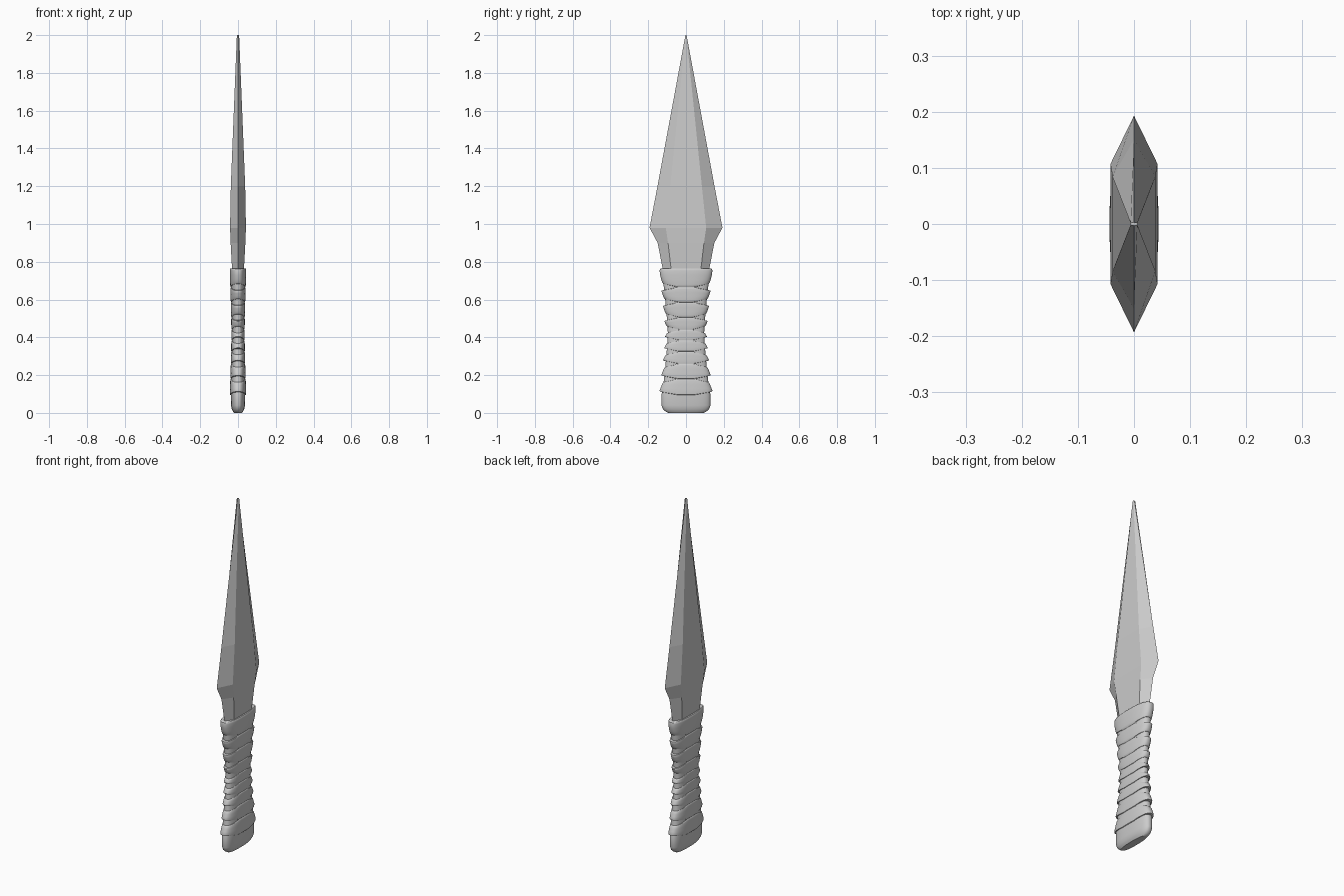
import bpy, bmesh, math

old = bpy.data.objects.get("Cube")
if old:
    bpy.data.objects.remove(old, do_unlink=True)

steel = bpy.data.materials.new("plain_grey")
steel.use_nodes = True
colour = (0.6, 0.6, 0.6, 1)
steel.diffuse_color = colour
steel.node_tree.nodes["Principled BSDF"].inputs["Base Color"].default_value = colour


def loft(name, rings, smooth=True):
    """Skin a stack of closed rings and cap both ends."""
    bm = bmesh.new()
    loops = [[bm.verts.new(p) for p in ring] for ring in rings]
    n = len(loops[0])
    for low, high in zip(loops, loops[1:]):
        for i in range(n):
            j = (i + 1) % n
            bm.faces.new((low[i], low[j], high[j], high[i]))
    bm.faces.new(loops[0][::-1])
    bm.faces.new(loops[-1])
    bmesh.ops.recalc_face_normals(bm, faces=bm.faces[:])
    mesh = bpy.data.meshes.new(name)
    bm.to_mesh(mesh)
    bm.free()
    mesh.materials.append(steel)
    obj = bpy.data.objects.new(name, mesh)
    bpy.context.collection.objects.link(obj)
    if smooth:
        bpy.ops.object.select_all(action="DESELECT")
        obj.select_set(True)
        bpy.context.view_layer.objects.active = obj
        bpy.ops.object.shade_smooth_by_angle(angle=math.radians(40))
    return obj


def oval(rx, ry, z, lift=0.0, n=48):
    """Superellipse ring; lift moves its two narrow ends up or down."""
    ring = []
    for i in range(n):
        a = 2 * math.pi * i / n
        c, s = math.cos(a), math.sin(a)
        x = math.copysign(abs(c) ** 0.8, c)
        y = math.copysign(abs(s) ** 0.8, s)
        ring.append((rx * x, ry * y, z + lift * max(0, abs(y) - 0.35) / 0.65))
    return ring


# Blade: six-sided section (z, edge y, ridge y, ridge x)
blade = [(0.70, 0.115, 0.075, 0.028), (0.77, 0.125, 0.08, 0.032),
         (0.90, 0.15, 0.095, 0.039), (0.98, 0.193, 0.107, 0.042),
         (1.20, 0.151, 0.084, 0.038), (2.0, 0.003, 0.002, 0.006)]
loft("blade", [[(0, -e, z), (x, -r, z), (x, r, z), (0, e, z), (-x, r, z), (-x, -r, z)]
               for z, e, r, x in blade], smooth=False)


def flare(z):
    """Hourglass amount, zero at the waist and one at the grip ends."""
    return min(1, abs(z - 0.42) / 0.32) ** 1.3


# Grip core with a rounded pommel
core = [(0.003, 0.021, 0.095), (0.008, 0.027, 0.109), (0.02, 0.033, 0.122),
        (0.04, 0.037, 0.130), (0.10, 0.0385, 0.129)]
core += [(z, 0.032 + 0.008 * flare(z), 0.096 + 0.03 * flare(z))
         for z in [0.12 + 0.06 * i for i in range(11)]]
core.append((0.755, 0.036, 0.122))
core[0] = (0.0, 0.021, 0.095)
loft("grip_core", [oval(rx, ry, z) for z, rx, ry in core])

# Overlapping wraps, stepped outward away from the waist
bounds = [0.095, 0.18, 0.26, 0.325, 0.385, 0.44, 0.505, 0.585, 0.665, 0.765]
for k, (lo, hi) in enumerate(zip(bounds, bounds[1:])):
    rings = []
    last = k == len(bounds) - 2
    for t, inset in [(0, 0.009), (0.03, 0.003), (0.15, 0), (0.4, 0),
                     (0.65, 0), (0.88, 0.001), (0.97, 0.004), (1, 0.009)]:
        z = lo + (hi - lo) * t
        upper = (lo + hi) / 2 > 0.42
        out = 0.010 * (t if upper else 1 - t)
        gap = 0.0 if (last and t > 0.5) else 0.016 * (1 - 2 * t)
        rings.append(oval(0.035 + 0.009 * flare(z) - inset * 0.45,
                          0.101 + 0.031 * flare(z) + out - inset, z, gap))
    loft(f"grip_wrap_{k + 1}", rings)
